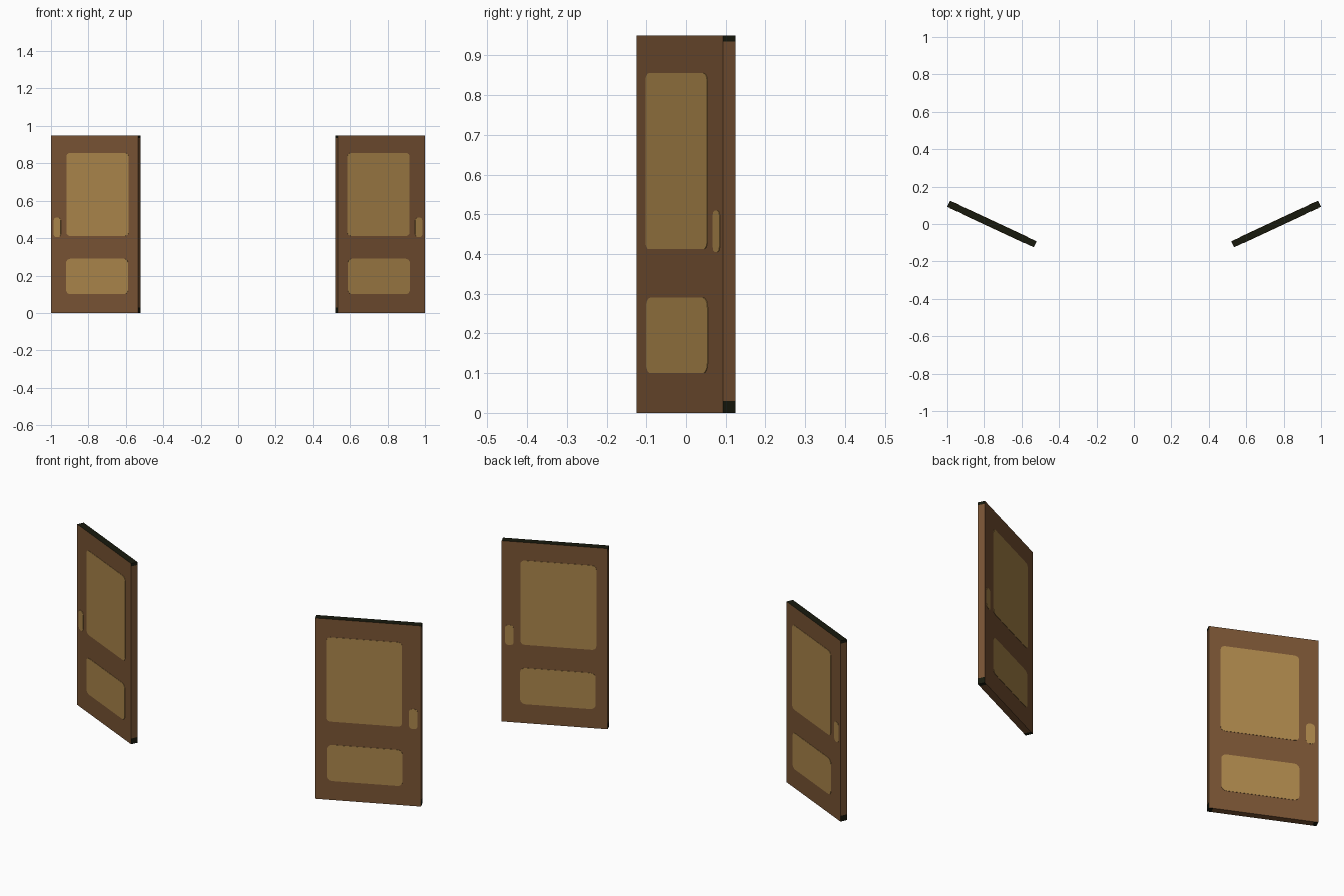
import bpy, bmesh, math
from mathutils import Matrix, Vector

if "Cube" in bpy.data.objects:
    bpy.data.objects.remove(bpy.data.objects["Cube"])

WIDTH, THICK, HEIGHT = 0.513, 0.035, 0.95
ANGLE = math.radians(25)
CENTRE_X = 0.76


def material(name, rgb):
    m = bpy.data.materials.new(name)
    m.diffuse_color = (*rgb, 1)
    m.use_nodes = True
    m.node_tree.nodes["Principled BSDF"].inputs["Base Color"].default_value = m.diffuse_color
    return m


BROWN = material("brown_wood", (0.188, 0.087, 0.034))
GOLD = material("golden_wood", (0.402, 0.235, 0.069))
DARK = material("dark_edge", (0.009, 0.010, 0.004))


def finish(bm, name, side, mats):
    """Swing the part open on the right, or mirror it to the left."""
    place = Matrix.Translation((CENTRE_X, 0, 0)) @ Matrix.Rotation(ANGLE, 4, 'Z')
    bm.transform(Matrix.Diagonal((side, 1, 1, 1)) @ place)
    bmesh.ops.recalc_face_normals(bm, faces=bm.faces)
    me = bpy.data.meshes.new(name)
    bm.to_mesh(me)
    bm.free()
    for m in mats:
        me.materials.append(m)
    ob = bpy.data.objects.new(name, me)
    bpy.context.collection.objects.link(ob)
    return ob


def door_slab(name, side):
    bm = bmesh.new()
    bmesh.ops.create_cube(bm, size=1)
    bm.transform(Matrix.Translation((0, 0, HEIGHT / 2)) @
                 Matrix.Diagonal((WIDTH, THICK, HEIGHT, 1)))
    # cuts that bound the dark corner patches
    end = WIDTH / 2 - 0.02
    for co, no in (((0, 0, 0.03), (0, 0, 1)), ((0, 0, HEIGHT - 0.015), (0, 0, 1)),
                   ((end, 0, 0), (1, 0, 0)), ((-end, 0, 0), (1, 0, 0))):
        bmesh.ops.bisect_plane(bm, geom=bm.verts[:] + bm.edges[:] + bm.faces[:],
                               plane_co=co, plane_no=no)
    bm.normal_update()
    # dark top, dark corners on the ends and underside
    for f in bm.faces:
        c, n = f.calc_center_median(), f.normal
        top = n.z > 0.5
        under = n.z < -0.5 and abs(c.x) > end
        tip = abs(n.x) > 0.5 and (c.z < 0.03 or c.z > HEIGHT - 0.015)
        f.material_index = 1 if top or under or tip else 0
    finish(bm, name, side, (BROWN, DARK))


def rounded_plates(name, side, u0, u1, z0, z1, radius, steps):
    """Thin rounded rectangles on both faces of the door."""
    bm = bmesh.new()
    u0, u1 = u0 - WIDTH / 2, u1 - WIDTH / 2
    corners = ((u1 - radius, z1 - radius), (u0 + radius, z1 - radius),
               (u0 + radius, z0 + radius), (u1 - radius, z0 + radius))
    for face in (-1, 1):
        y = face * (THICK / 2 - 0.001)
        verts = []
        for i, (u, z) in enumerate(corners):
            for k in range(steps + 1):
                a = math.pi / 2 * (i + k / steps)
                verts.append(bm.verts.new((u + radius * math.cos(a), y,
                                           z + radius * math.sin(a))))
        f = bm.faces.new(verts)
        new = bmesh.ops.extrude_face_region(bm, geom=[f])["geom"]
        bmesh.ops.translate(bm, vec=Vector((0, face * 0.0025, 0)),
                            verts=[v for v in new if isinstance(v, bmesh.types.BMVert)])
    finish(bm, name, side, (GOLD,))


for side, label in ((-1, "left"), (1, "right")):
    door_slab(label + "_door", side)
    rounded_plates(label + "_upper_panel", side, 0.055, 0.422, 0.412, 0.855, 0.02, 4)
    rounded_plates(label + "_lower_panel", side, 0.058, 0.424, 0.10, 0.29, 0.025, 4)
    rounded_plates(label + "_handle", side, 0.455, 0.497, 0.405, 0.51, 0.015, 2)
